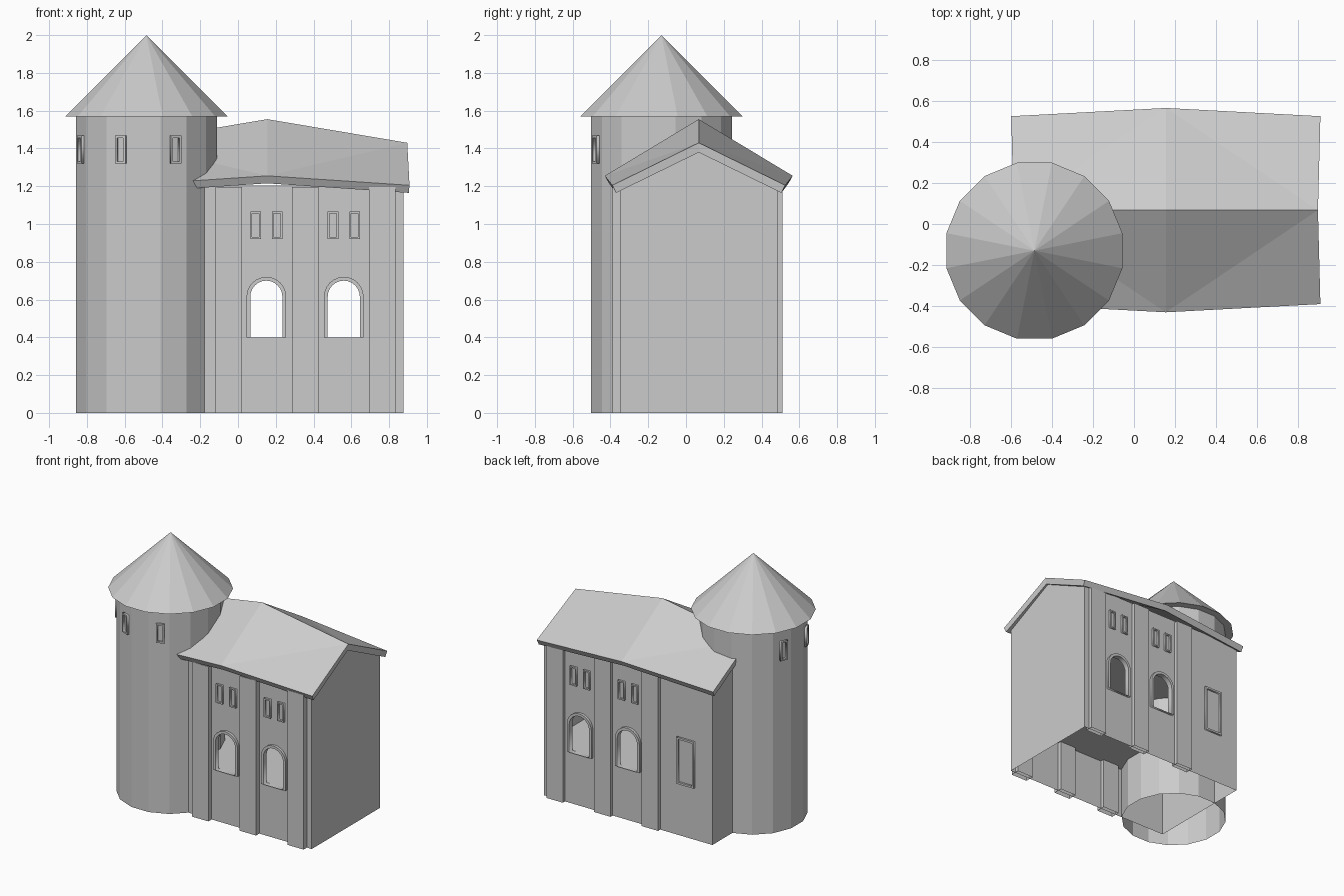
import bpy, bmesh
from math import pi, cos, sin, radians

if "Cube" in bpy.data.objects:
    bpy.data.objects.remove(bpy.data.objects["Cube"])

CX, CY = -0.485, -0.13          # tower axis
X0, X1 = -0.565, 0.875          # hall ends
YF, YB = -0.35, 0.485           # hall front and back walls
YR = 0.0675                     # ridge line


def mesh(name, verts, faces):
    me = bpy.data.meshes.new(name)
    me.from_pydata(verts, [], faces)
    ob = bpy.data.objects.new(name, me)
    bpy.context.collection.objects.link(ob)
    return ob


def rect(x0, x1, z0, z1):
    return [(x0, z0), (x1, z0), (x1, z1), (x0, z1)]


def arch(cx, r, z0, zs, n=12):
    return [(cx - r, z0), (cx + r, z0)] + [
        (cx + r * cos(pi * i / n), zs + r * sin(pi * i / n)) for i in range(n + 1)]


def sheet(name, loops, loc, turn=0.0, half=0.0):
    """Upright flat shape; inner loops become holes, half is half its depth."""
    cu = bpy.data.curves.new(name, 'CURVE')
    cu.dimensions, cu.fill_mode, cu.extrude = '2D', 'BOTH', half
    for pts in loops:
        sp = cu.splines.new('POLY')
        sp.points.add(len(pts) - 1)
        for p, (x, y) in zip(sp.points, pts):
            p.co = (x, y, 0, 1)
        sp.use_cyclic_u = True
    ob = bpy.data.objects.new(name, cu)
    bpy.context.collection.objects.link(ob)
    ob.location, ob.rotation_euler = loc, (pi / 2, 0, turn)
    bpy.ops.object.select_all(action='DESELECT')
    ob.select_set(True)
    bpy.context.view_layer.objects.active = ob
    bpy.ops.object.convert(target='MESH')
    return ob


def box(name, x0, x1, y0, y1, z0, z1):
    bpy.ops.mesh.primitive_cube_add(size=1, location=((x0 + x1) / 2, (y0 + y1) / 2, (z0 + z1) / 2))
    ob = bpy.context.object
    ob.name, ob.scale = name, (x1 - x0, y1 - y0, z1 - z0)
    # open underside
    bm = bmesh.new()
    bm.from_mesh(ob.data)
    bmesh.ops.delete(bm, geom=[f for f in bm.faces if f.normal.z < -0.5], context='FACES')
    bm.to_mesh(ob.data)
    bm.free()


def frame(name, x0, x1, z0, z1, loc, turn=0.0, b=0.01):
    sheet(name, [rect(x0, x1, z0, z1), rect(x0 + b, x1 - b, z0 + b, z1 - b)], loc, turn, 0.015)


# tower body, open at both ends, 16 flat sides
bpy.ops.mesh.primitive_cylinder_add(vertices=16, radius=0.38, depth=1.57, end_fill_type='NOTHING',
                                    location=(CX, CY, 0.785), rotation=(0, 0, pi / 16))
bpy.context.object.name = "tower_wall"

# tower cone roof
bpy.ops.mesh.primitive_cone_add(vertices=16, radius1=0.437, radius2=0, depth=0.43,
                                location=(CX, CY, 1.785), rotation=(0, 0, pi / 16))
bpy.context.object.name = "tower_roof"

# tower floors
for z in (0.805, 1.2):
    bpy.ops.mesh.primitive_circle_add(vertices=16, radius=0.379, fill_type='NGON',
                                      location=(CX, CY, z), rotation=(0, 0, pi / 16))
    bpy.context.object.name = "tower_floor"

# tower windows
for deg in (159, 204, 249, 294):
    a = radians(deg)
    frame("tower_window", -0.03, 0.03, 1.32, 1.468,
          (CX + 0.374 * cos(a), CY + 0.374 * sin(a), 0), a + pi / 2, 0.012)

# hall long walls with arches, pilasters and small windows, front and back
ARCHES = (0.15, 0.56)
for side, y, out in (("front", YF, -1), ("back", YB, 1)):
    sheet(side + "_wall", [rect(X0, X1, 0, 1.205)] + [arch(c, 0.085, 0.4, 0.615) for c in ARCHES], (0, y, 0))
    for c in ARCHES:
        sheet(side + "_arch_frame", [arch(c, 0.105, 0.4, 0.615), arch(c, 0.085, 0.4, 0.615)],
              (0, y, 0), half=0.02)
        for dx in (-0.057, 0.057):
            frame(side + "_window", c + dx - 0.028, c + dx + 0.028, 0.92, 1.065, (0, y, 0))
    for i in range(3):
        x = -0.12 + 0.407 * i
        depth = 0.04 if out < 0 else 0.027
        ys = sorted((y + out * depth, y - out * 0.03))
        box(side + "_pilaster", x, x + 0.14, ys[0], ys[1], 0, 1.195)

# back door
frame("back_door_frame", -0.415, -0.265, 0.4, 0.76, (0, YB, 0), b=0.015)

# gable end walls
for name, x in (("left_gable", X0), ("right_gable", X1)):
    mesh(name, [(x, YF, 0), (x, YB, 0), (x, YB, 1.19), (x, YR, 1.385), (x, YF, 1.19)], [(0, 1, 2, 3, 4)])

# hall floors
for z in (0.398, 0.805):
    mesh("hall_floor", [(X0, YF, z), (X1, YF, z), (X1, YB, z), (X0, YB, z)], [(0, 1, 2, 3)])

# hall roof, raised in the middle and folded towards the ends
M, H = 0.155, 0.753
verts = []
for s in (-1, 0, 1):
    dx = H if s else 0
    xe, xr = M + s * dx, M + s * (dx - 0.012)
    hw, ze, zr = (0.4575, 1.205, 1.43) if s else (0.4975, 1.255, 1.555)
    verts += [(xe, YR - hw, ze), (xr, YR, zr), (xe, YR + hw, ze)]
faces = [(0, 3, 1), (3, 4, 1), (3, 6, 7), (3, 7, 4),
         (1, 5, 2), (1, 4, 5), (4, 7, 5), (5, 7, 8)]
roof = mesh("hall_roof", verts, faces)
mod = roof.modifiers.new("thickness", 'SOLIDIFY')
mod.thickness, mod.offset, mod.use_even_offset = 0.045, -1, True
